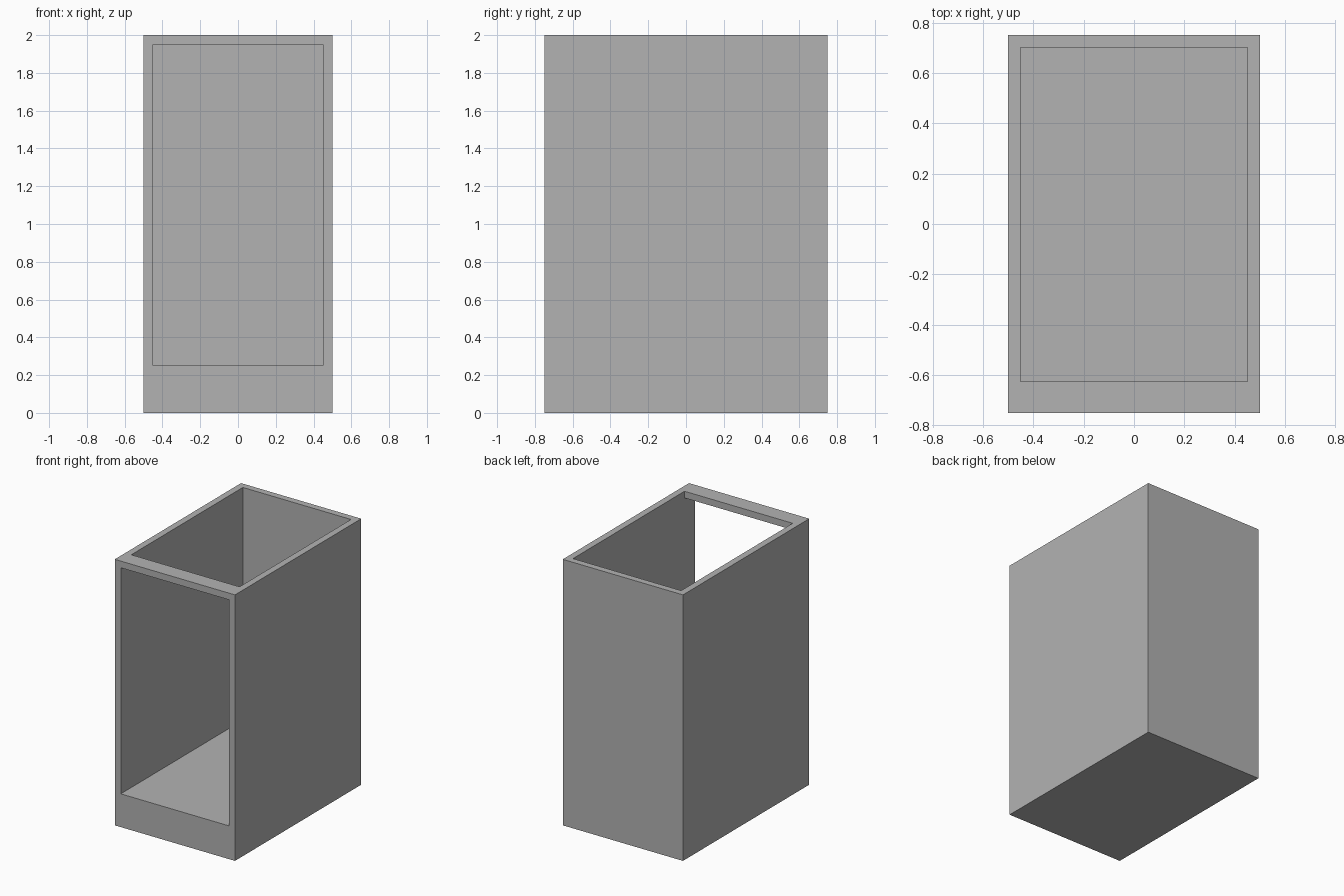
import bpy
import bmesh
from mathutils import Vector

cube = bpy.data.objects.get("Cube")
if cube:
    bpy.data.objects.remove(cube, do_unlink=True)

WIDTH, DEPTH, HEIGHT = 1.0, 1.5, 2.0
WALL, FLOOR, BAR = 0.05, 0.25, 0.125

grey = bpy.data.materials.new("plain grey")
grey.use_nodes = True
grey.diffuse_color = (0.448, 0.448, 0.448, 1)
grey.node_tree.nodes["Principled BSDF"].inputs["Base Color"].default_value = grey.diffuse_color


def side_prism(name, profile, width):
    """Extrude a (y, z) side profile across x, centred on x = 0."""
    bm = bmesh.new()
    face = bm.faces.new([bm.verts.new((-width / 2, y, z)) for y, z in profile])
    extruded = bmesh.ops.extrude_face_region(bm, geom=[face])
    verts = [v for v in extruded["geom"] if isinstance(v, bmesh.types.BMVert)]
    bmesh.ops.translate(bm, verts=verts, vec=Vector((width, 0, 0)))
    bmesh.ops.recalc_face_normals(bm, faces=bm.faces)
    mesh = bpy.data.meshes.new(name)
    bm.to_mesh(mesh)
    bm.free()
    mesh.materials.append(grey)
    obj = bpy.data.objects.new(name, mesh)
    bpy.context.collection.objects.link(obj)
    return obj


# Outer body of the case
front, back = -DEPTH / 2, DEPTH / 2
case = side_prism("open_case", [(front, 0), (back, 0), (back, HEIGHT), (front, HEIGHT)], WIDTH)

# Cavity open at the front and top, leaving a bar along the upper front edge
inner_back, bar_back, bar_base = back - WALL, front + BAR, HEIGHT - WALL
cavity = side_prism("cavity_cutter", [
    (front - 1, FLOOR), (inner_back, FLOOR), (inner_back, HEIGHT + 1),
    (bar_back, HEIGHT + 1), (bar_back, bar_base), (front - 1, bar_base),
], WIDTH - 2 * WALL)
cavity.hide_render = True

cut = case.modifiers.new("hollow", "BOOLEAN")
cut.operation = "DIFFERENCE"
cut.solver = "EXACT"
cut.object = cavity

# Apply the cut and discard the cutter
bpy.context.view_layer.objects.active = case
case.select_set(True)
bpy.ops.object.modifier_apply(modifier=cut.name)
bpy.data.objects.remove(cavity, do_unlink=True)
